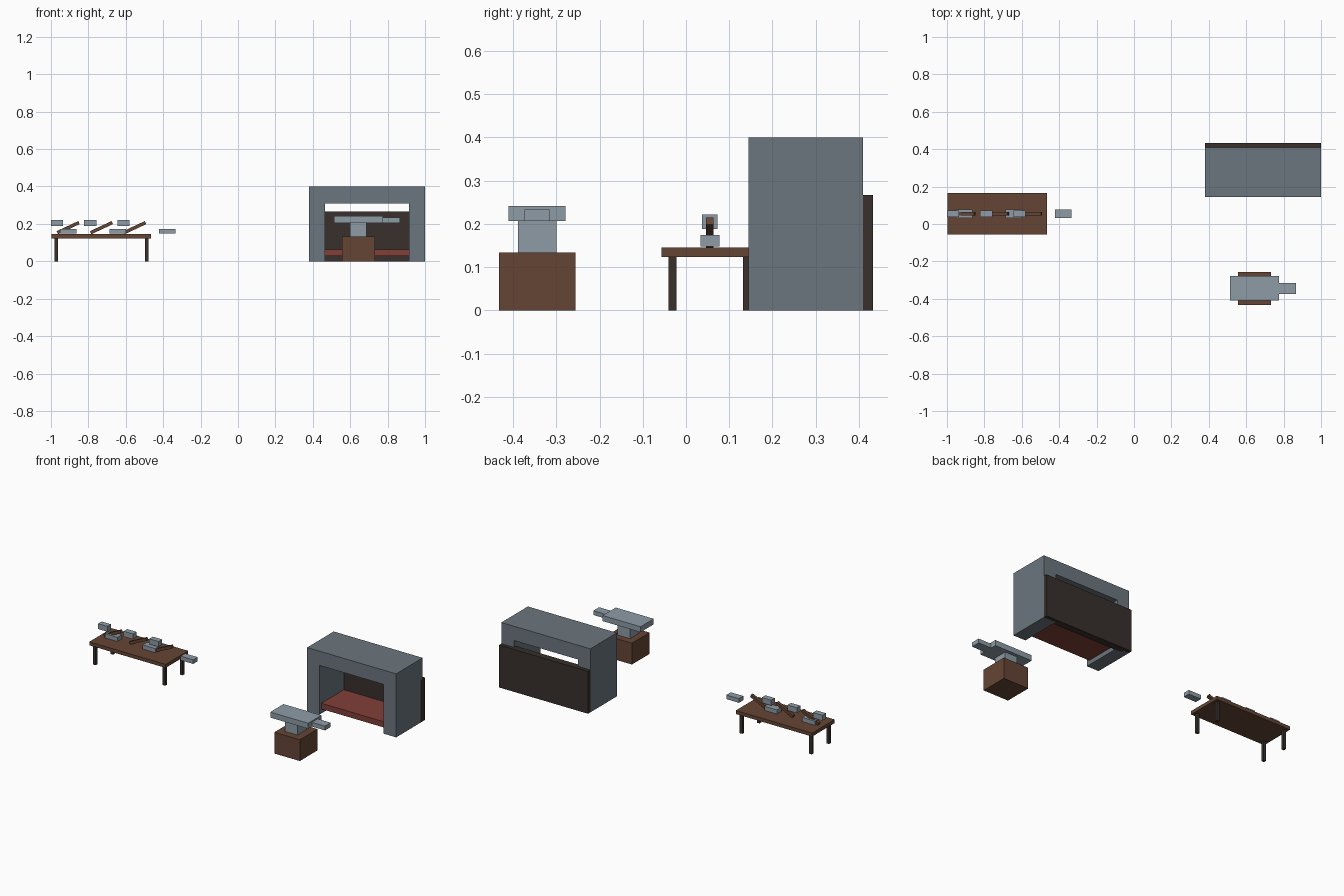
import bpy, bmesh, math

if "Cube" in bpy.data.objects:
    bpy.data.objects.remove(bpy.data.objects["Cube"])


def material(name, rgb):
    m = bpy.data.materials.new(name)
    m.diffuse_color = (*rgb, 1)
    m.use_nodes = True
    m.node_tree.nodes["Principled BSDF"].inputs["Base Color"].default_value = m.diffuse_color
    return m


STONE = material("stone", (0.15, 0.18, 0.21))
STEEL = material("steel", (0.27, 0.33, 0.38))
WOOD = material("wood", (0.13, 0.06, 0.035))
DARK = material("dark_wood", (0.04, 0.03, 0.025))
COAL = material("embers", (0.22, 0.05, 0.04))


def finish(bm, name, mat):
    bmesh.ops.recalc_face_normals(bm, faces=bm.faces)
    me = bpy.data.meshes.new(name)
    bm.to_mesh(me)
    bm.free()
    me.materials.append(mat)
    ob = bpy.data.objects.new(name, me)
    bpy.context.collection.objects.link(ob)
    return ob


def box(name, center, size, mat, tilt=0):
    bm = bmesh.new()
    bmesh.ops.create_cube(bm, size=1)
    bmesh.ops.scale(bm, vec=size, verts=bm.verts)
    ob = finish(bm, name, mat)
    ob.location = center
    ob.rotation_euler.y = tilt
    return ob


def span(name, x, y, z, mat):
    ranges = (x, y, z)
    return box(name, [(a + b) / 2 for a, b in ranges], [b - a for a, b in ranges], mat)


# Forge: arch-shaped hearth extruded along y
profile = [(0.38, 0), (0.465, 0), (0.465, 0.31), (0.913, 0.31),
           (0.913, 0), (1.0, 0), (1.0, 0.4), (0.38, 0.4)]
bm = bmesh.new()
face = bm.faces.new([bm.verts.new((x, 0.145, z)) for x, z in profile])
ext = bmesh.ops.extrude_face_region(bm, geom=[face], use_keep_orig=True)
bmesh.ops.translate(bm, vec=(0, 0.264, 0),
                    verts=[g for g in ext["geom"] if isinstance(g, bmesh.types.BMVert)])
finish(bm, "forge_hearth", STONE)
span("forge_back_plate", (0.38, 1.0), (0.388, 0.432), (0, 0.267), DARK)
span("ember_bed", (0.465, 0.913), (0.165, 0.388), (0.028, 0.064), COAL)

# Anvil on its block
span("anvil_block", (0.556, 0.733), (-0.432, -0.256), (0, 0.134), WOOD)
span("anvil_waist", (0.6, 0.687), (-0.388, -0.3), (0.134, 0.207), STEEL)
span("anvil_face", (0.512, 0.776), (-0.41, -0.279), (0.206, 0.241), STEEL)
span("anvil_horn", (0.766, 0.867), (-0.373, -0.316), (0.206, 0.233), STEEL)

# Workbench
CX, CY = -0.73, 0.055
box("bench_top", (CX, CY, 0.134), (0.532, 0.224, 0.022), WOOD)
for sx in (-1, 1):
    for sy in (-1, 1):
        box("bench_leg", (CX + sx * 0.242, CY + sy * 0.086, 0.0615), (0.018, 0.018, 0.123), DARK)

# Hammers: tilted handles with heads, and metal ingots
for i in (-1, 0, 1):
    box("hammer_handle", (CX + i * 0.178, CY, 0.18), (0.127, 0.018, 0.018), WOOD, -math.radians(25))
    box("hammer_head", (CX - 0.06 + i * 0.178, CY, 0.205), (0.065, 0.035, 0.034), STEEL)
    box("ingot", (CX + 0.087 + i * 0.264, CY, 0.161), (0.088, 0.044, 0.026), STEEL)
